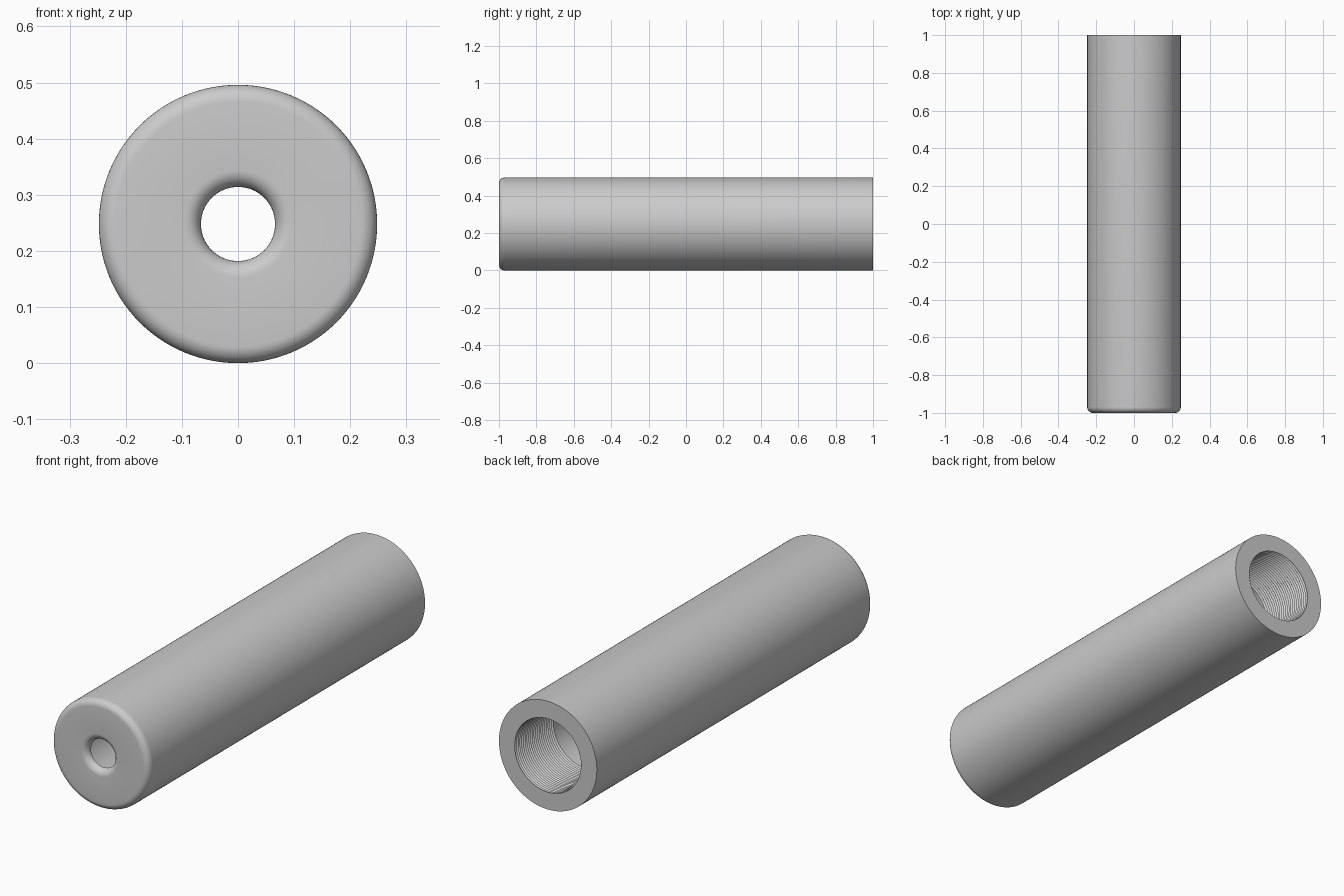
import bpy
import bmesh
from math import sin, cos, pi
from mathutils import Vector, Matrix

cube = bpy.data.objects.get("Cube")
if cube:
    bpy.data.objects.remove(cube, do_unlink=True)

RADIUS, HOLE, FILLET = 0.248, 0.066, 0.03
BORE, THREAD_DEPTH = 0.168, 0.007
THREAD_START, THREADS = 0.72, 22
STEPS, SEGMENTS = 8, 128


def fillet(centre_r, centre_y, start, end):
    """Arc points in the (radius, y) plane."""
    angles = [start + (end - start) * i / STEPS for i in range(STEPS + 1)]
    return [(centre_r + FILLET * cos(a), centre_y + FILLET * sin(a)) for a in angles]


# Closed half section: outer wall, rounded front, rounded hole, threaded bore
profile = [(RADIUS, 1.0)]
profile += fillet(RADIUS - FILLET, -1 + FILLET, 0, -pi / 2)
profile += fillet(HOLE + FILLET, -1 + FILLET, -pi / 2, -pi)
profile += [(BORE, -1 + FILLET), (BORE, THREAD_START)]
pitch = (1 - THREAD_START) / THREADS
for i in range(THREADS):
    y = THREAD_START + i * pitch
    profile += [(BORE + THREAD_DEPTH, y + pitch / 2), (BORE, y + pitch)]

# Revolve the section around the y axis
bm = bmesh.new()
verts = [bm.verts.new((r, y, 0)) for r, y in profile]
edges = [bm.edges.new((a, b)) for a, b in zip(verts, verts[1:] + verts[:1])]
bmesh.ops.spin(bm, geom=verts + edges, cent=Vector(), axis=(0, 1, 0),
               angle=2 * pi, steps=SEGMENTS, use_merge=True)
bmesh.ops.remove_doubles(bm, verts=bm.verts, dist=0.00001)
bmesh.ops.recalc_face_normals(bm, faces=bm.faces)
bmesh.ops.transform(bm, matrix=Matrix.Translation((0, 0, RADIUS)), verts=bm.verts)

mesh = bpy.data.meshes.new("threaded_sleeve")
bm.to_mesh(mesh)
bm.free()
sleeve = bpy.data.objects.new("threaded_sleeve", mesh)
bpy.context.collection.objects.link(sleeve)

# Plain grey finish
grey = bpy.data.materials.new("grey")
grey.use_nodes = True
colour = (0.6, 0.6, 0.6, 1)
grey.diffuse_color = colour
grey.node_tree.nodes["Principled BSDF"].inputs["Base Color"].default_value = colour
mesh.materials.append(grey)

# Smooth curves, crisp rims and thread crests
bpy.ops.object.select_all(action='DESELECT')
sleeve.select_set(True)
bpy.context.view_layer.objects.active = sleeve
bpy.ops.object.shade_smooth_by_angle(angle=pi / 6)
